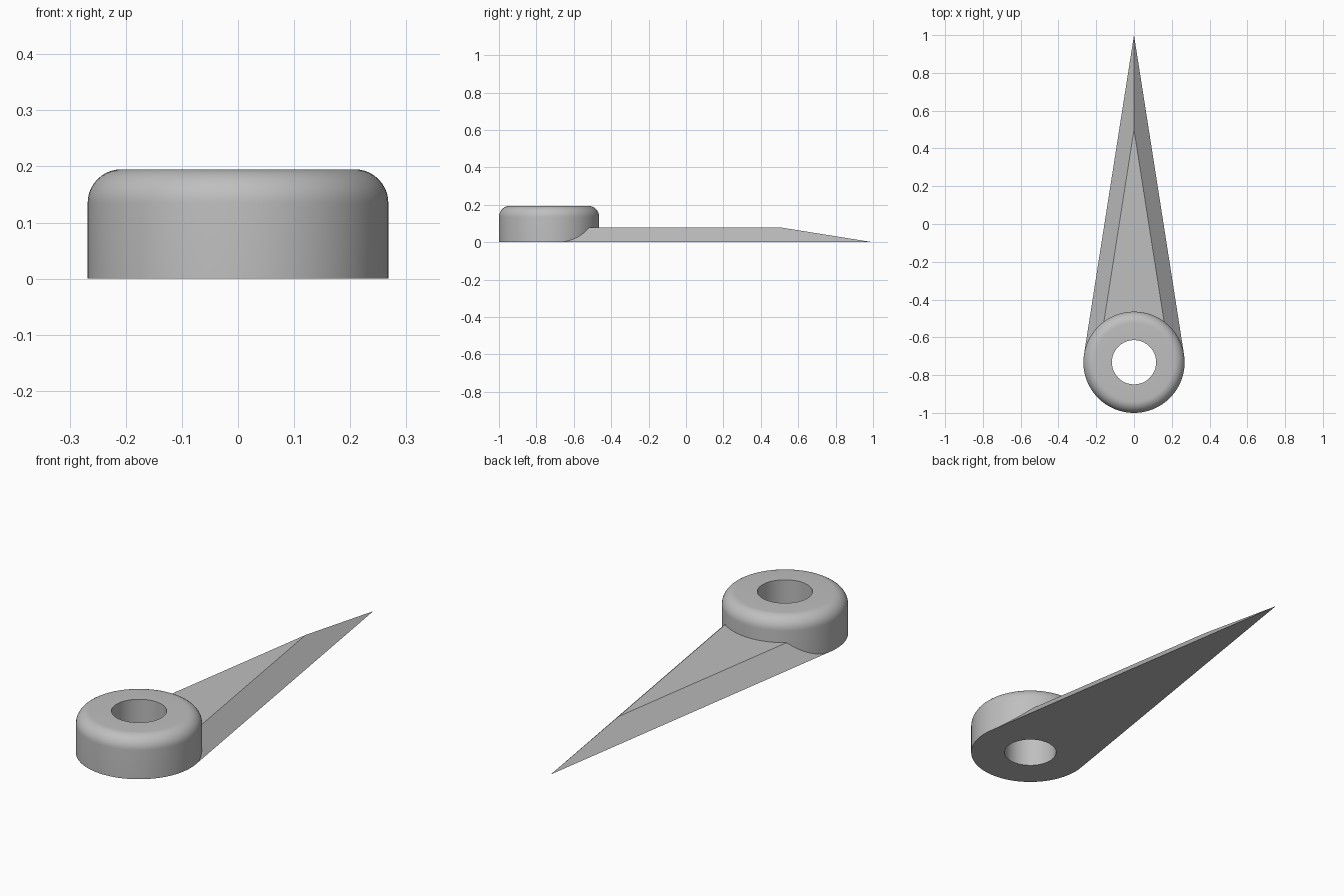
import bpy, bmesh, math
from mathutils import Vector

if "Cube" in bpy.data.objects:
    bpy.data.objects.remove(bpy.data.objects["Cube"], do_unlink=True)

GREY = (0.52, 0.52, 0.52, 1)
mat = bpy.data.materials.new("plain grey")
mat.use_nodes = True
mat.diffuse_color = GREY
mat.node_tree.nodes["Principled BSDF"].inputs["Base Color"].default_value = GREY

HUB_Y, HUB_R, HUB_H = -0.732, 0.268, 0.195
HOLE_R, FILLET = 0.117, 0.06
ARM_H, RIDGE_Y = 0.08, 0.5


def make_object(name, bm):
    bmesh.ops.recalc_face_normals(bm, faces=bm.faces)
    mesh = bpy.data.meshes.new(name)
    bm.to_mesh(mesh)
    bm.free()
    mesh.materials.append(mat)
    obj = bpy.data.objects.new(name, mesh)
    bpy.context.collection.objects.link(obj)
    return obj


def select_only(obj):
    bpy.ops.object.select_all(action="DESELECT")
    obj.select_set(True)
    bpy.context.view_layer.objects.active = obj


# Hub: ring with a rounded outer top edge, turned from a closed profile
profile = [(HOLE_R, 0), (HUB_R, 0)]
for i in range(11):
    a = math.pi / 2 * i / 10
    profile.append((HUB_R - FILLET + FILLET * math.cos(a),
                    HUB_H - FILLET + FILLET * math.sin(a)))
profile.append((HOLE_R, HUB_H))
bm = bmesh.new()
ring = [bm.verts.new((r, HUB_Y, z)) for r, z in profile]
edges = [bm.edges.new((v, ring[i - 1])) for i, v in enumerate(ring)]
bmesh.ops.spin(bm, geom=ring + edges, cent=(0, HUB_Y, 0), axis=(0, 0, 1),
               angle=math.tau, steps=96, use_merge=False)
bmesh.ops.remove_doubles(bm, verts=bm.verts, dist=0.0001)
hub = make_object("hub", bm)
select_only(hub)
bpy.ops.object.shade_smooth_by_angle(angle=math.radians(30))

# Pointer: sides run tangent from the hub to the tip, with a flat top
sine = HUB_R / (1 - HUB_Y)
slope = math.tan(math.asin(sine))
end_y = HUB_Y + HUB_R * sine
low = (1 - end_y) * slope
high = (RIDGE_Y - end_y) * slope
bm = bmesh.new()
tip = bm.verts.new((0, 1, 0))
ridge = bm.verts.new((0, RIDGE_Y, ARM_H))
bl, br = [bm.verts.new((s * low, end_y, 0)) for s in (1, -1)]
tl, tr = [bm.verts.new((s * high, end_y, ARM_H)) for s in (1, -1)]
for face in ((tip, bl, br), (ridge, tl, tr), (tip, bl, tl, ridge),
             (tip, br, tr, ridge), (bl, br, tr, tl)):
    bm.faces.new(face)
pointer = make_object("pointer", bm)

# Trim the pointer to the hub wall so the hole stays open
bm = bmesh.new()
bmesh.ops.create_cone(bm, cap_ends=True, segments=96, radius1=HUB_R - 0.008,
                      radius2=HUB_R - 0.008, depth=1)
bmesh.ops.translate(bm, verts=bm.verts, vec=Vector((0, HUB_Y, 0)))
cutter = make_object("hub_cutter", bm)
cutter.hide_render = True
trim = pointer.modifiers.new("trim", "BOOLEAN")
trim.operation = "DIFFERENCE"
trim.solver = "EXACT"
trim.object = cutter
select_only(pointer)
bpy.ops.object.modifier_apply(modifier=trim.name)
bpy.data.objects.remove(cutter, do_unlink=True)
